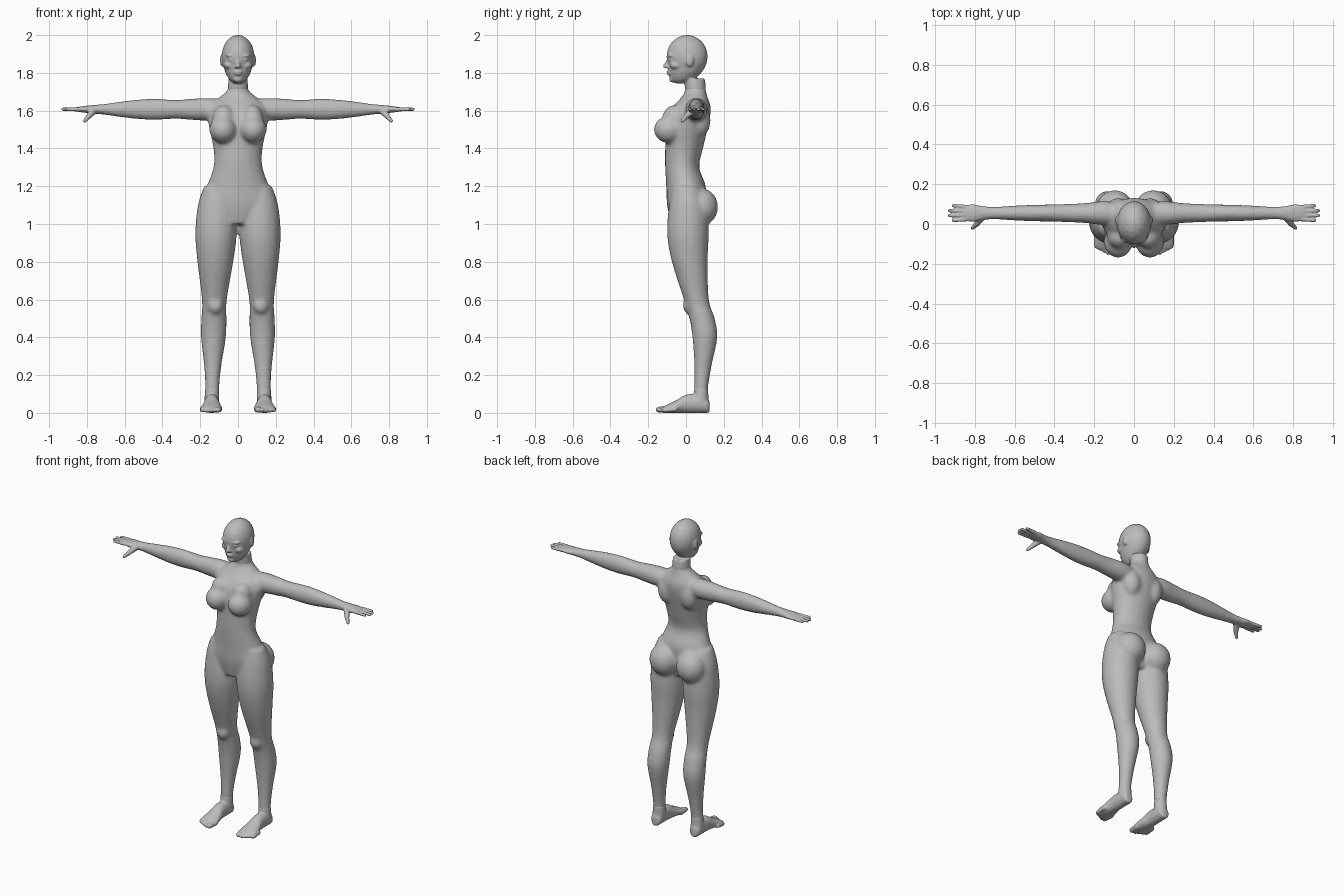
import bpy, bmesh, math
from mathutils import Vector, Matrix

if "Cube" in bpy.data.objects:
    bpy.data.objects.remove(bpy.data.objects["Cube"])

skin = bpy.data.materials.new("plain grey")
skin.use_nodes = True
grey = (0.5, 0.5, 0.5, 1)
skin.diffuse_color = grey
skin.node_tree.nodes["Principled BSDF"].inputs["Base Color"].default_value = grey

sides = {"left": 1, "right": -1}


def blend(before, start, end, after, t):
    """Smooth value between start and end, shaped by the neighbours."""
    tangent_in, tangent_out = (end - before) / 2, (after - start) / 2
    ease = t * t * (3 - 2 * t)
    bend = t * (1 - t) * ((1 - t) * tangent_in - t * tangent_out)
    return start + (end - start) * ease + bend


def loft(shell, axis, sections, side=1, segments=24, steps=4):
    """Skin ellipses (position, two centres, two radii) along an axis."""
    last = len(sections) - 1
    rows = []
    for index in range(last):
        near = [sections[min(max(index + k, 0), last)] for k in range(-1, 3)]
        for step in range(steps):
            rows.append([blend(*values, step / steps) for values in zip(*near)])
    rows.append(sections[last])
    rings = []
    for position, centre_a, centre_b, radius_a, radius_b in rows:
        ring = []
        for k in range(segments):
            angle = math.tau * k / segments
            a = centre_a + radius_a * math.cos(angle)
            b = centre_b + radius_b * math.sin(angle)
            x, y, z = {"x": (position, a, b), "y": (a, position, b), "z": (a, b, position)}[axis]
            ring.append(shell.verts.new((x * side, y, z)))
        rings.append(ring)
    for lower, upper in zip(rings, rings[1:]):
        for k in range(segments):
            shell.faces.new((lower[k - 1], lower[k], upper[k], upper[k - 1]))
    shell.faces.new(rings[0])
    shell.faces.new(rings[-1])


def blob(shell, centre, radii, side=1):
    """Ellipsoid."""
    x, y, z = centre
    place = Matrix.Translation((x * side, y, z)) @ Matrix.Diagonal((*radii, 1))
    bmesh.ops.create_icosphere(shell, subdivisions=3, radius=1, matrix=place)


def digit(shell, start, end, thick, thin, side=1):
    """Tapered rod with round ends, for fingers, toes and nose."""
    mirror = Vector((side, 1, 1))
    start, end = Vector(start) * mirror, Vector(end) * mirror
    along = end - start
    for centre, radius in ((start, thick), (end, thin)):
        ball = Matrix.Translation(centre)
        bmesh.ops.create_icosphere(shell, subdivisions=2, radius=radius, matrix=ball)
    turn = along.to_track_quat("Z", "Y").to_matrix().to_4x4()
    bmesh.ops.create_cone(shell, cap_ends=True, segments=16, radius1=thick, radius2=thin,
                          depth=along.length, matrix=Matrix.Translation((start + end) / 2) @ turn)


def finish(shell, name, voxel, rounds):
    """Fuse the shells into one smooth skin."""
    bmesh.ops.recalc_face_normals(shell, faces=shell.faces)
    mesh = bpy.data.meshes.new(name)
    shell.to_mesh(mesh)
    shell.free()
    mesh.materials.append(skin)
    part = bpy.data.objects.new(name, mesh)
    bpy.context.collection.objects.link(part)
    fuse = part.modifiers.new("fuse", "REMESH")
    fuse.mode = "VOXEL"
    fuse.voxel_size = voxel
    fuse.use_smooth_shade = True
    soften = part.modifiers.new("soften", "SMOOTH")
    soften.factor = 0.5
    soften.iterations = rounds


# Torso: height, half width, centre depth, half depth
torso = [(z, 0, y, width, depth) for z, width, y, depth in (
    (1, .1, 0, .08), (1.1, .19, 0, .1), (1.2, .165, 0, .105), (1.3, .13, -.02, .09),
    (1.4, .13, -.01, .1), (1.55, .16, .01, .115), (1.62, .15, .03, .1),
    (1.67, .1, .045, .07), (1.71, .055, .05, .055), (1.77, .05, .045, .055))]

# Leg: height, centre depth, radius; it leans out towards the foot
leg = [(z, .14 - z / 40, y, radius, radius) for z, y, radius in (
    (.06, .08, .04), (.13, .08, .037), (.25, .09, .046), (.4, .1, .066), (.5, .085, .067),
    (.6, .055, .066), (.8, .02, .095), (.95, .01, .11), (1.1, .01, .1), (1.2, 0, .07))]

# Arm and palm: reach, half depth, half height around one straight line
arm_y, arm_z = .055, 1.607
arm = [(x, arm_y, arm_z, depth, height) for x, depth, height in (
    (.08, .05, .05), (.15, .06, .06), (.25, .05, .056), (.33, .046, .05),
    (.44, .043, .056), (.55, .04, .05), (.7, .032, .03), (.76, .034, .022))]
palm = [(x, arm_y, arm_z, depth, height) for x, depth, height in (
    (.7, .03, .028), (.76, .034, .023), (.81, .044, .018), (.86, .036, .011))]

body = bmesh.new()
loft(body, "z", torso)
for side in sides.values():
    loft(body, "z", leg, side)
    loft(body, "x", arm, side)
    blob(body, (.08, -.09, 1.5), (.072, .08, .073), side)     # breast
    blob(body, (.075, -.06, 1.56), (.06, .065, .07), side)    # upper chest
    blob(body, (.097, .08, 1.09), (.094, .09, .1), side)      # buttock
    blob(body, (.08, .075, 1.55), (.06, .055, .09), side)     # shoulder blade
    blob(body, (.12, .01, .57), (.04, .026, .045), side)      # kneecap
finish(body, "body", .01, 7)

# Head: jaw loft under a round cranium, then the face around the eye line
jaw = [(z, 0, y, width, width * 1.3) for z, y, width in (
    (1.745, -.03, .022), (1.765, -.02, .046), (1.8, -.005, .066), (1.84, .005, .077),
    (1.88, .01, .08))]
eye_line = 1.87
head = bmesh.new()
loft(head, "z", jaw)
loft(head, "z", torso[-2:])
blob(head, (0, .006, 1.886), (.087, .109, .115))
digit(head, (0, -.09, eye_line), (0, -.112, eye_line - .034), .008, .011)   # nose
blob(head, (0, -.09, eye_line - .065), (.023, .014, .006))                  # upper lip
blob(head, (0, -.088, eye_line - .077), (.02, .014, .007))                  # lower lip
blob(head, (0, -.07, eye_line - .104), (.024, .02, .017))                   # chin
for side in sides.values():
    blob(head, (.036, -.08, eye_line), (.018, .014, .009), side)            # eye
    blob(head, (.036, -.078, eye_line + .022), (.03, .02, .008), side)      # brow
    blob(head, (.045, -.05, eye_line - .03), (.03, .036, .022), side)       # cheek
    blob(head, (.011, -.1, eye_line - .038), (.009, .011, .008), side)      # nostril
    blob(head, (.086, .02, eye_line - .005), (.009, .02, .032), side)       # ear
finish(head, "head", .006, 3)

# Hands: palm, four fingers spread in a fan, bent thumb
for label, side in sides.items():
    hand = bmesh.new()
    loft(hand, "x", palm, side)
    for finger in range(4):
        spread = finger - 1.5
        root = (.84, arm_y + .02 * spread, arm_z)
        tip = (.93 - .01 * spread * spread, arm_y + .025 * spread, arm_z)
        digit(hand, root, tip, .0115, .0085, side)
    knuckle = (.79, 0, 1.57)
    digit(hand, (.765, .035, 1.6), knuckle, .02, .014, side)
    digit(hand, knuckle, (.812, -.02, 1.545), .014, .009, side)
    finish(hand, label + "_hand", .0045, 2)

# Feet: sole sections (depth, half width, half height) resting on the ground
sole = [(y, .14, height, width, height) for y, width, height in (
    (.125, .02, .03), (.11, .034, .04), (.07, .038, .05), (0, .04, .048),
    (-.05, .05, .034), (-.1, .058, .022), (-.125, .05, .015))]
for label, side in sides.items():
    foot = bmesh.new()
    loft(foot, "y", sole, side)
    loft(foot, "z", leg[:2], side)
    digit(foot, (.103, -.09, .02), (.106, -.145, .017), .019, .016, side)   # big toe
    for toe in range(4):
        x, back = .13 + toe / 50, toe / 90
        digit(foot, (x, back - .09, .02), (x, back - .146, .013), .013, .011, side)
    finish(foot, label + "_foot", .006, 3)
